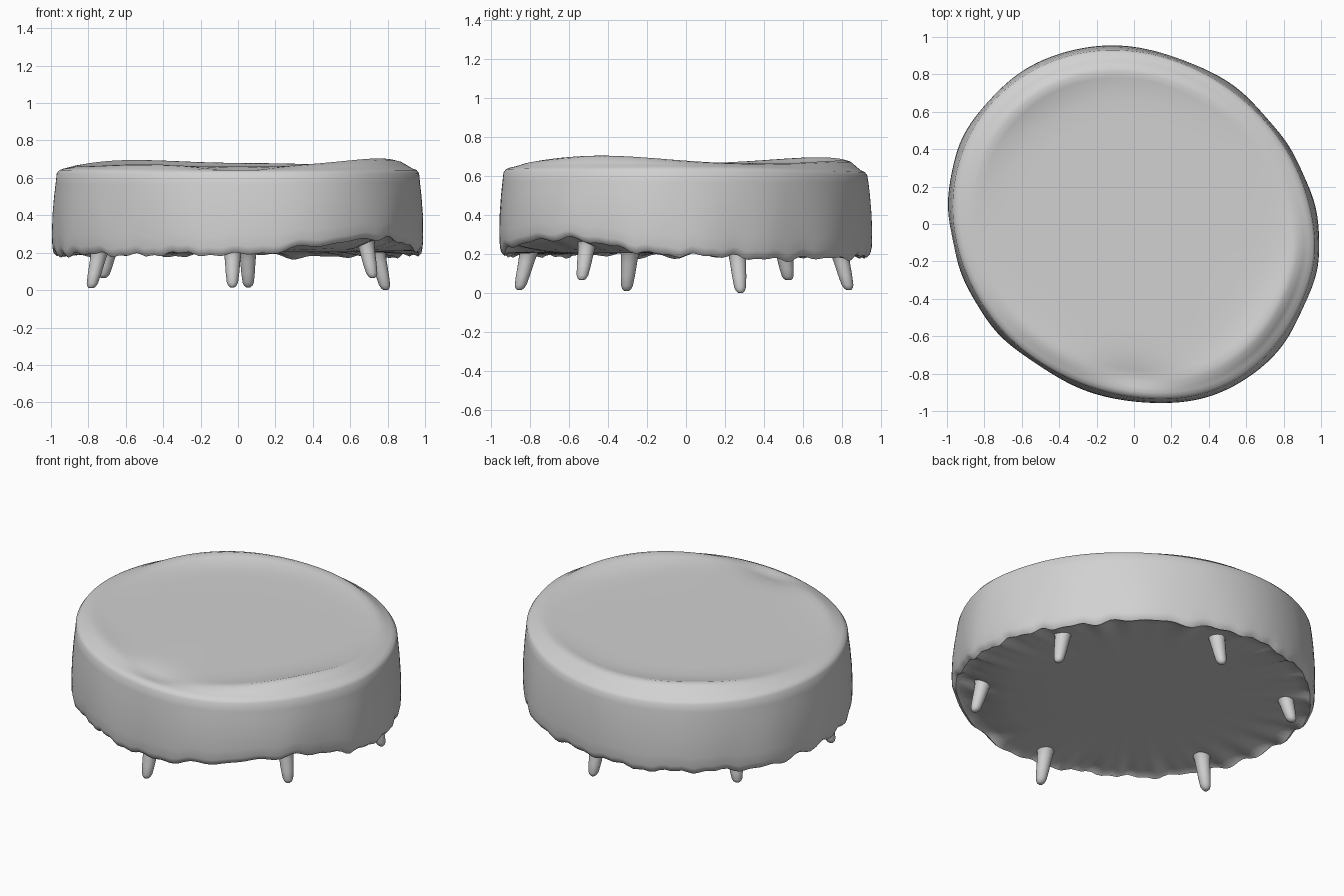
import bpy, bmesh, math
from math import sin, cos, pi, radians
from mathutils import Vector

if "Cube" in bpy.data.objects:
    bpy.data.objects.remove(bpy.data.objects["Cube"], do_unlink=True)

mat = bpy.data.materials.new("light_grey")
mat.use_nodes = True
grey = (0.64, 0.64, 0.64, 1)
mat.diffuse_color = grey
mat.node_tree.nodes["Principled BSDF"].inputs["Base Color"].default_value = grey

SEGMENTS = 192


def bump(a, centre, width):
    """Smooth hill around an angle given in degrees."""
    d = (a - radians(centre) + pi) % (2 * pi) - pi
    return math.exp(-(d / radians(width)) ** 2)


def outline(a):
    """Rounded, slightly skewed plan shape."""
    return (0.964 + 0.018 * cos(2 * a) - 0.052 * sin(2 * a) - 0.006 * cos(a)
            + 0.02 * bump(a, -62, 22) + 0.012 * bump(a, -10, 12) + 0.008 * bump(a, -138, 20))


def hem(a):
    """Ragged lower edge, lifted at one corner."""
    jag = (0.008 * sin(23 * a + 3 * sin(2 * a)) + 0.006 * sin(41 * a + 4 * sin(3 * a))
           + 0.005 * sin(9 * a))
    return 0.19 + 0.088 * bump(a, -43, 26) - 0.016 * bump(a, 42, 35) + jag


def ridge(a):
    """Height of the puffed ring near the edge of the top."""
    return (0.66 + 0.044 * bump(a, -30, 32) + 0.035 * bump(a, 130, 32)
            + 0.012 * bump(a, -130, 25) + 0.016 * bump(a, 75, 30) - 0.025 * bump(a, -90, 14))


def build(name, bm):
    me = bpy.data.meshes.new(name)
    bmesh.ops.recalc_face_normals(bm, faces=bm.faces)
    bm.to_mesh(me)
    bm.free()
    ob = bpy.data.objects.new(name, me)
    bpy.context.collection.objects.link(ob)
    me.materials.append(mat)
    bpy.ops.object.select_all(action='DESELECT')
    ob.select_set(True)
    bpy.context.view_layer.objects.active = ob
    bpy.ops.object.shade_smooth_by_angle(angle=radians(50))


def loft(bm, rings):
    """Skin closed rings of equal length and fan both ends."""
    loops = [[bm.verts.new(p) for p in ring] for ring in rings]
    n = len(loops[0])
    for low, high in zip(loops, loops[1:]):
        for i in range(n):
            j = (i + 1) % n
            bm.faces.new((low[i], low[j], high[j], high[i]))
    for loop in (loops[0], loops[-1]):
        mid = bm.verts.new(sum((v.co for v in loop), Vector()) / n)
        for i in range(n):
            bm.faces.new((loop[i], loop[(i + 1) % n], mid))


# Cushion: underside, rolled hem, soft wall, rounded shoulder and dished top
def cushion_ring(scale, height, waviness=0.0):
    ring = []
    for i in range(SEGMENTS):
        a = 2 * pi * i / SEGMENTS
        r = outline(a) * scale
        r += waviness * (0.8 * sin(7 * a + 1) + 0.6 * sin(13 * a + 2 * sin(2 * a)))
        ring.append(Vector((r * cos(a), r * sin(a), height(a))))
    return ring


def underside(t):
    return lambda a: 0.205 * (1 - t) + (hem(a) + 0.012) * t


def wall(t):
    return lambda a: hem(a) * (1 - t) + 0.6 * t


def shoulder(lift):
    return lambda a: 0.617 + lift - 0.007 * sin(a) + 0.007 * cos(2 * a)


def top(t):
    return lambda a: shoulder(0.026)(a) * (1 - t) + ridge(a) * t


def dish(t):
    return lambda a: ridge(a) * (1 - t) + 0.662 * t


rings = [cushion_ring(s, underside(t)) for s, t in ((0.4, 0), (0.7, 0), (0.8, 0.25), (0.9, 0.7))]
rings.append(cushion_ring(0.95, underside(1), 0.004))
rings.append(cushion_ring(0.975, wall(0), 0.006))
for t, s in ((0.04, 0.992), (0.1, 0.998), (0.25, 1.0), (0.5, 0.998), (0.75, 0.99), (0.92, 0.982)):
    rings.append(cushion_ring(s, wall(t), 0.006 * (1 - t)))
rings.append(cushion_ring(0.976, shoulder(0)))
rings.append(cushion_ring(0.963, shoulder(0.017)))
for s, t in ((0.94, 0.0), (0.915, 0.4), (0.885, 0.85), (0.855, 1.0)):
    rings.append(cushion_ring(s, top(t)))
for s, t in ((0.82, 0.3), (0.78, 0.65), (0.7, 0.95), (0.6, 1.0), (0.35, 1.0)):
    rings.append(cushion_ring(s, dish(t)))
bm = bmesh.new()
loft(bm, rings)
build("cushion", bm)

# Legs: tapered pegs with rounded feet and flared tops, splayed outwards
FEET = {
    "front_leg": (-0.03, -0.855, 0.015),
    "front_left_leg": (0.72, -0.535, 0.065),
    "back_left_leg": (0.79, 0.28, 0.0),
    "back_leg": (0.055, 0.835, 0.015),
    "back_right_leg": (-0.72, 0.525, 0.065),
    "front_right_leg": (-0.785, -0.305, 0.01),
}
PROFILE = ((0.0, 0.012), (0.04, 0.022), (0.12, 0.03), (0.35, 0.036),
           (0.65, 0.041), (0.85, 0.046), (0.94, 0.055), (1.0, 0.066))
for name, position in FEET.items():
    foot = Vector(position)
    inward = Vector((-foot.x, -foot.y, 0)).normalized()
    height = 0.25 if name == "front_left_leg" else 0.2
    height = height - foot.z + 0.03
    bm = bmesh.new()
    leg_rings = []
    for t, r in PROFILE:
        centre = foot + Vector((0, 0, height * t)) + inward * 0.25 * height * t
        leg_rings.append([centre + Vector((r * cos(k * pi / 10), r * sin(k * pi / 10), 0))
                          for k in range(20)])
    loft(bm, leg_rings)
    build(name, bm)
